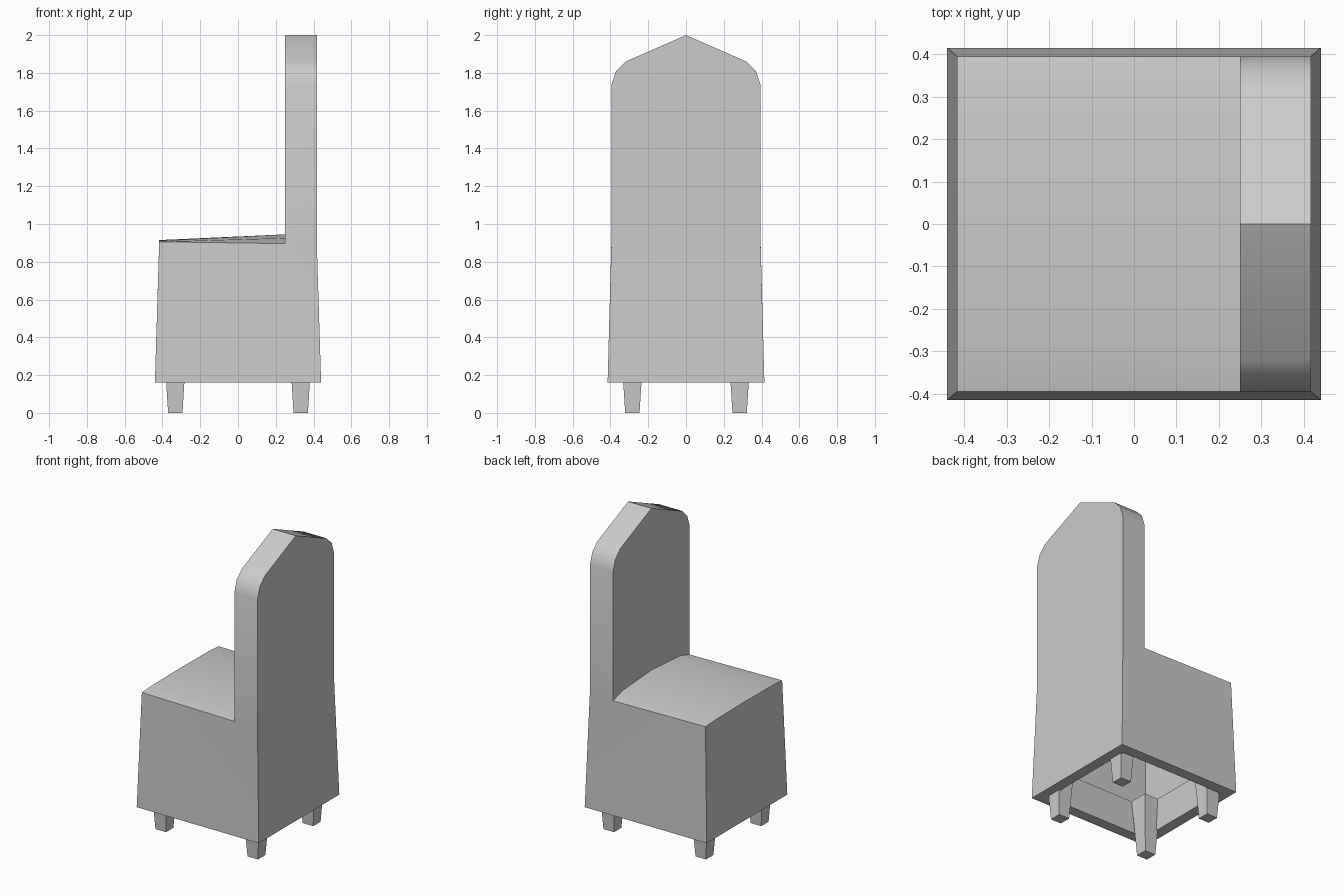
import bpy, bmesh, math

if "Cube" in bpy.data.objects:
    bpy.data.objects.remove(bpy.data.objects["Cube"])

BX, BY = 0.44, 0.415      # skirt half size at the hem
TX, TY = 0.417, 0.395     # half size at seat level
HEM, LEG_TOP, BACK_X = 0.16, 0.37, 0.25


def finish(name, bm):
    bmesh.ops.remove_doubles(bm, verts=bm.verts, dist=0.0005)
    bmesh.ops.recalc_face_normals(bm, faces=bm.faces)
    me = bpy.data.meshes.new(name)
    bm.to_mesh(me)
    bm.free()
    ob = bpy.data.objects.new(name, me)
    bpy.context.collection.objects.link(ob)
    return ob


def face(bm, pts):
    bm.faces.new([bm.verts.new(p) for p in pts])


def rect(hx, hy, z):
    return [(-hx, -hy, z), (hx, -hy, z), (hx, hy, z), (-hx, hy, z)]


def band(bm, a, b):
    for i in range(len(a)):
        j = (i + 1) % len(a)
        face(bm, [a[i], a[j], b[j], b[i]])


# Fabric cover: skirt, crowned seat and pointed backrest in one open shell
bm = bmesh.new()
crown = [(-TY, 0), (-0.3, 0.6), (0, 1), (0.3, 0.6), (TY, 0)]
seat_front = [(-TX, y, 0.906 + 0.009 * c) for y, c in crown]
seat_rear = [(BACK_X, y, 0.896 + 0.049 * c) for y, c in crown]
half = [(TY, 1.735), (0.37, 1.81), (0.32, 1.86)]
arch = [(-y, z) for y, z in half] + [(0, 2.0)] + half[::-1]
arch_in = [(BACK_X, y, z) for y, z in arch]
arch_out = [(TX, y, z) for y, z in arch]
rear_low = [(TX, -TY, 0.9), (TX, TY, 0.9)]

for i in range(4):
    face(bm, [seat_front[i], seat_rear[i], seat_rear[i + 1], seat_front[i + 1]])
for i in range(len(arch) - 1):
    face(bm, [arch_in[i], arch_out[i], arch_out[i + 1], arch_in[i + 1]])
face(bm, seat_rear + arch_in[::-1])
face(bm, rear_low + arch_out[::-1])
hem = rect(BX, BY, HEM)
face(bm, [hem[1], hem[2], rear_low[1], rear_low[0]])
face(bm, [hem[3], hem[0]] + seat_front)
for k, (a, b) in zip((0, -1), ((0, 1), (3, 2))):
    face(bm, [hem[a], hem[b], rear_low[k], seat_rear[k], seat_front[k]])
    face(bm, [seat_rear[k], rear_low[k], arch_out[k], arch_in[k]])

# Hem turned inward, with an inner frame band
inner = rect(BX - 0.07, BY - 0.07, HEM)
band(bm, hem, inner)
band(bm, inner, rect(BX - 0.07, BY - 0.07, LEG_TOP))
cover = finish("slipcover", bm)
bpy.context.view_layer.objects.active = cover
cover.select_set(True)
bpy.ops.object.shade_smooth_by_angle(angle=math.radians(30))

# Tapered legs reaching up inside the skirt
for sx, xn in ((-1, "left"), (1, "right")):
    for sy, yn in ((-1, "front"), (1, "back")):
        bm = bmesh.new()
        low, top = rect(0.038, 0.038, 0), rect(0.061, 0.061, LEG_TOP)
        face(bm, low)
        face(bm, top)
        band(bm, low, top)
        leg = finish(f"{yn}_{xn}_leg", bm)
        leg.location = (0.332 * sx, 0.284 * sy, 0)
